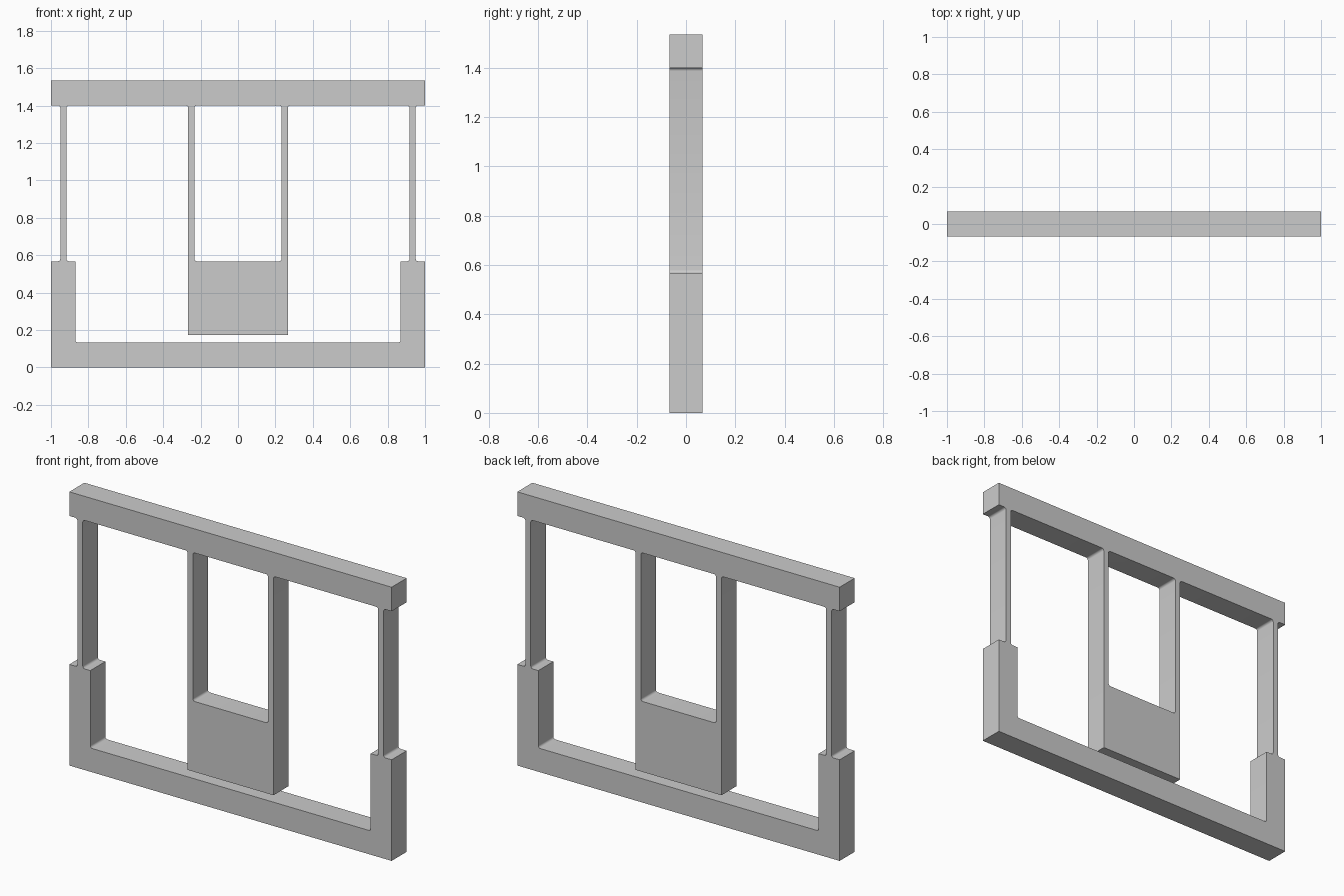
import bpy, bmesh, math
from mathutils import Matrix, Vector

if "Cube" in bpy.data.objects:
    bpy.data.objects.remove(bpy.data.objects["Cube"])

R = 0.0133       # fillet radius at the inner corners
DEPTH = 0.1333   # thickness in y
STEPS = 5


def mirrored_loop(half):
    """Right-hand half profile (x, z, filleted) plus its mirror image, with fillets."""
    pts = half + [(-x, z, f) for x, z, f in reversed(half)]
    out = []
    for i, (x, z, f) in enumerate(pts):
        p = Vector((x, z))
        if not f:
            out.append(p)
            continue
        a = (Vector(pts[i - 1][:2]) - p).normalized()
        b = (Vector(pts[(i + 1) % len(pts)][:2]) - p).normalized()
        for k in range(STEPS + 1):
            t = math.pi / 2 * k / STEPS
            out.append(p + R * (a * (1 - math.sin(t)) + b * (1 - math.cos(t))))
    return out


# Outer silhouette: top bar, thin outer legs, side posts, base
outer = [(1, 1.535, 0), (1, 1.4, 0), (0.95, 1.4, 1), (0.95, 0.567, 1),
         (1, 0.567, 0), (1, 0, 0)]
# Opening that wraps around the hanging centre block
opening = [(0.2667, 0.172, 0), (0.2667, 1.4, 1), (0.9167, 1.4, 1),
           (0.9167, 0.567, 1), (0.87, 0.567, 0), (0.87, 0.1333, 1)]
# Window between the two inner legs
window = [(0.2333, 1.4, 1), (0.2333, 0.567, 1)]

curve = bpy.data.curves.new("flexure_frame", 'CURVE')
curve.dimensions = '2D'
curve.fill_mode = 'BOTH'
curve.extrude = DEPTH / 2
for half in (outer, opening, window):
    loop = mirrored_loop(half)
    s = curve.splines.new('POLY')
    s.points.add(len(loop) - 1)
    for pt, co in zip(s.points, loop):
        pt.co = (co.x, co.y, 0, 1)
    s.use_cyclic_u = True

frame = bpy.data.objects.new("flexure_frame", curve)
bpy.context.collection.objects.link(frame)
bpy.context.view_layer.objects.active = frame
frame.select_set(True)
bpy.ops.object.convert(target='MESH')
frame = bpy.context.object

# Stand the profile upright and weld the caps to the walls
bm = bmesh.new()
bm.from_mesh(frame.data)
bm.transform(Matrix.Rotation(math.pi / 2, 4, 'X'))
bmesh.ops.remove_doubles(bm, verts=bm.verts, dist=1e-5)
bmesh.ops.recalc_face_normals(bm, faces=bm.faces)
bm.to_mesh(frame.data)
bm.free()
bpy.ops.object.shade_smooth_by_angle(angle=math.radians(30))
